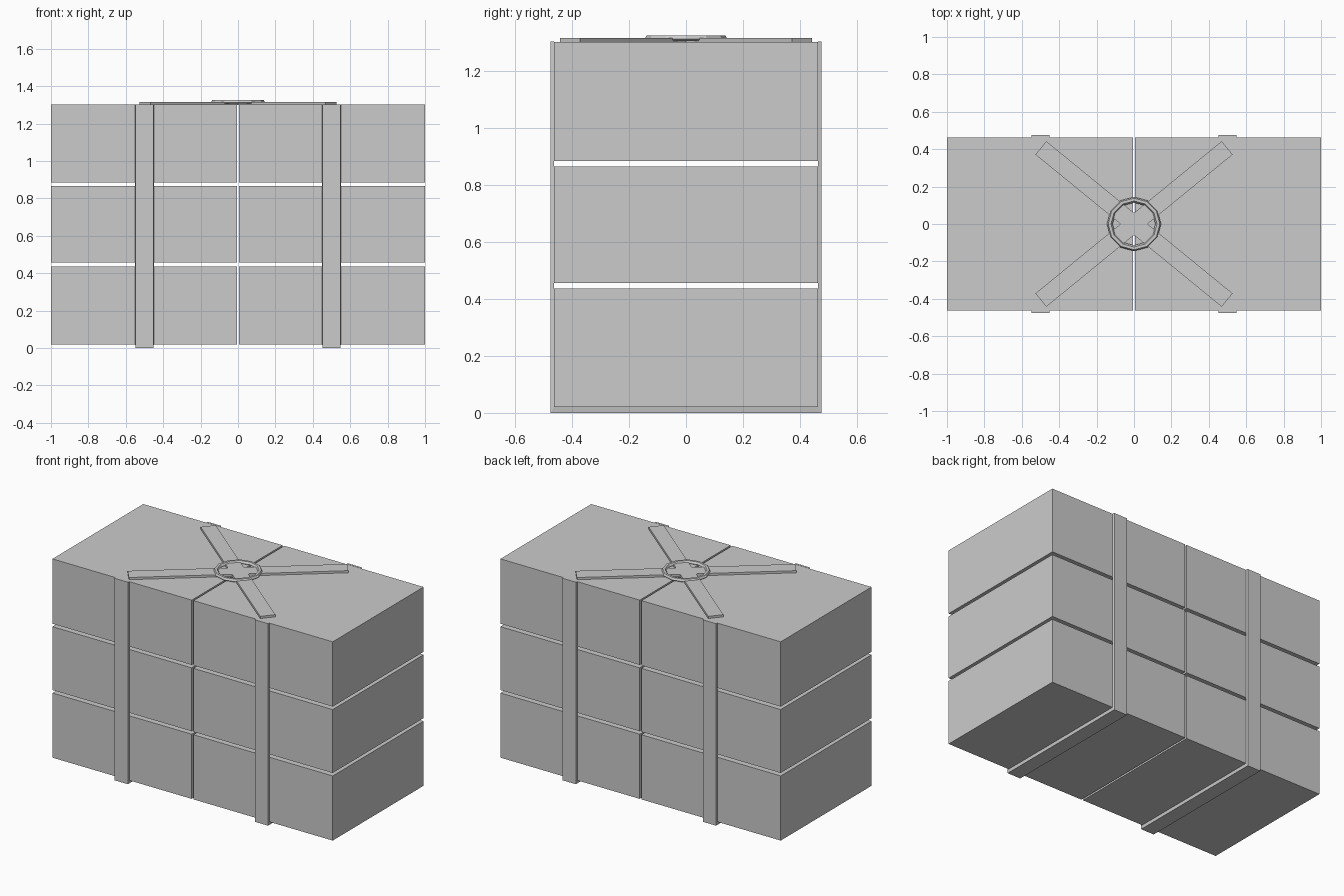
import bpy, bmesh, math
from mathutils import Matrix

if "Cube" in bpy.data.objects:
    bpy.data.objects.remove(bpy.data.objects["Cube"])


def add_mesh(name, bm):
    bmesh.ops.recalc_face_normals(bm, faces=bm.faces)
    me = bpy.data.meshes.new(name)
    bm.to_mesh(me)
    bm.free()
    ob = bpy.data.objects.new(name, me)
    bpy.context.collection.objects.link(ob)
    return ob


def box(name, lo, hi, rot=0.0):
    bm = bmesh.new()
    bmesh.ops.create_cube(bm, size=1)
    size = [b - a for a, b in zip(lo, hi)]
    mid = [(a + b) / 2 for a, b in zip(lo, hi)]
    bm.transform(Matrix.Rotation(rot, 4, 'Z') @ Matrix.Translation(mid) @ Matrix.Diagonal((*size, 1)))
    return add_mesh(name, bm)


# Stacked bales: two columns, three layers
for x0, x1 in ((-1, -0.006), (0.006, 1)):
    for z0, z1 in ((0.02, 0.437), (0.456, 0.865), (0.884, 1.302)):
        box("bale", (x0, -0.463, z0), (x1, 0.463, z1))


# U-shaped straps running under the stack and up both sides
def strap(name, x):
    yi, yo, zi, top = 0.463, 0.476, 0.02, 1.303
    inner = [(-yi, top), (-yi, zi), (yi, zi), (yi, top)]
    outer = [(-yo, top), (-yo, 0), (yo, 0), (yo, top)]
    bm = bmesh.new()
    # rails across the width: wide inner edge, slightly narrower outer edge
    rails = [[bm.verts.new((x + dx, y, z)) for y, z in path]
             for dx, path in ((-0.05, inner), (-0.047, outer), (0.047, outer), (0.05, inner))]
    for a, b in zip(rails, rails[1:] + rails[:1]):
        for i in range(3):
            bm.faces.new((a[i], a[i + 1], b[i + 1], b[i]))
    for i in (0, 3):
        bm.faces.new([r[i] for r in rails])
    add_mesh(name, bm)


strap("strap_left", -0.5)
strap("strap_right", 0.5)

# Crossed top straps
for s in (-1, 1):
    box("top_cross_strap", (-0.643, -0.046, 1.298), (0.643, 0.046, 1.316),
        s * math.atan2(0.407, 0.498))

# Twelve-sided flat ring joining the cross straps
profile = [(0.145, 1.312), (0.138, 1.325), (0.123, 1.325), (0.114, 1.312), (0.123, 1.306), (0.138, 1.306)]
bm = bmesh.new()
n = 12
rings = []
for i in range(n):
    a = 2 * math.pi * i / n
    rings.append([bm.verts.new((r * math.cos(a), r * math.sin(a), z)) for r, z in profile])
for i in range(n):
    p, q = rings[i], rings[(i + 1) % n]
    for k in range(len(profile)):
        m = (k + 1) % len(profile)
        bm.faces.new((p[k], q[k], q[m], p[m]))
add_mesh("strap_ring", bm)
